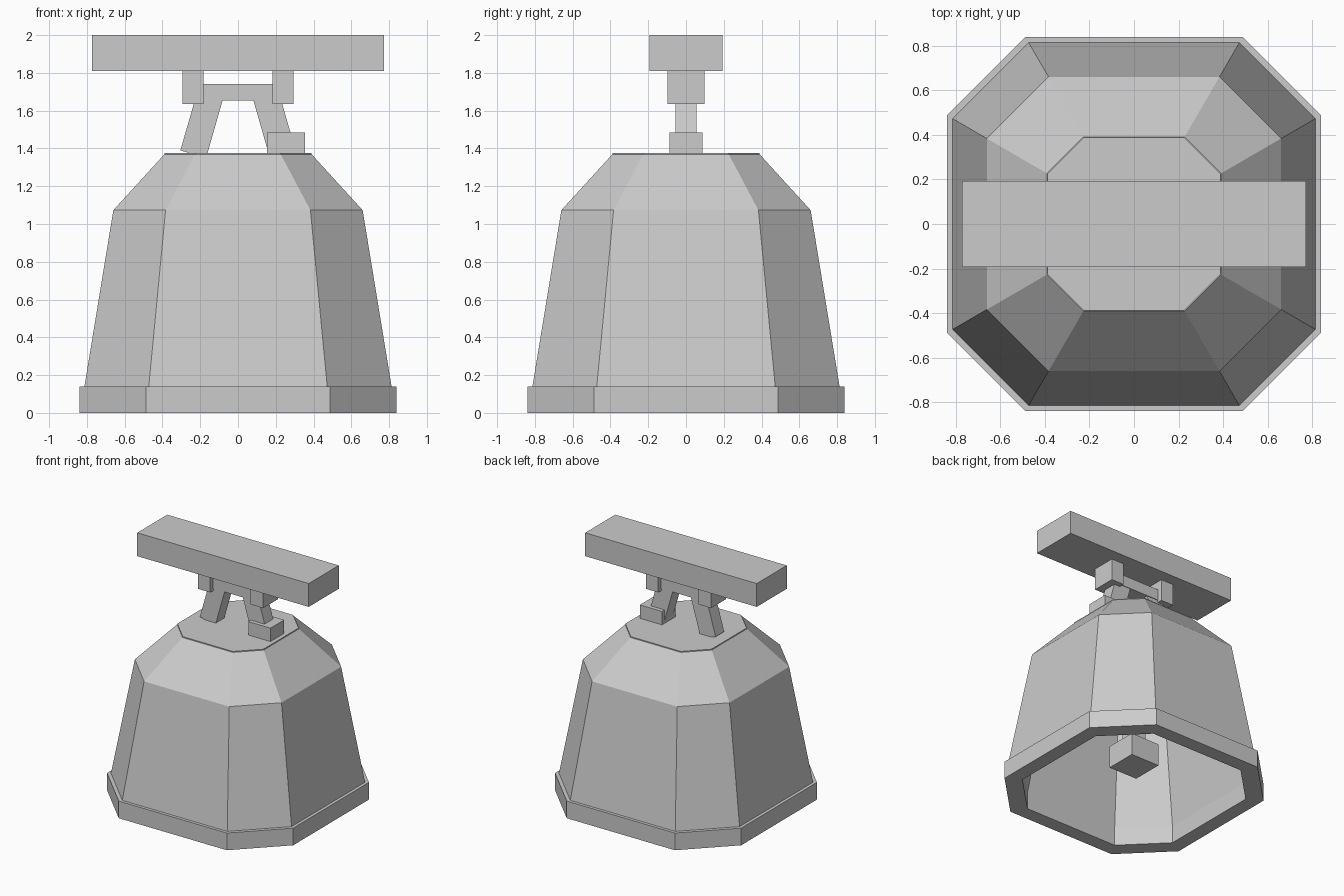
import bpy, bmesh, math

if "Cube" in bpy.data.objects:
    bpy.data.objects.remove(bpy.data.objects["Cube"])

RATIO = 0.581  # half length of an octagon side compared with its half width


def octagon(w, z):
    c = w * RATIO
    return [(w, -c, z), (w, c, z), (c, w, z), (-c, w, z),
            (-w, c, z), (-w, -c, z), (-c, -w, z), (c, -w, z)]


def loft(name, rings, closed=True):
    # closed: the last ring joins the first, giving a hollow ring; else capped ends
    bm = bmesh.new()
    loops = [[bm.verts.new(p) for p in octagon(*r)] for r in rings]
    pairs = list(zip(loops, loops[1:]))
    if closed:
        pairs.append((loops[-1], loops[0]))
    else:
        bm.faces.new(loops[0])
        bm.faces.new(loops[-1])
    for a, b in pairs:
        for i in range(8):
            j = (i + 1) % 8
            bm.faces.new((a[i], a[j], b[j], b[i]))
    bmesh.ops.recalc_face_normals(bm, faces=bm.faces)
    me = bpy.data.meshes.new(name)
    bm.to_mesh(me)
    bm.free()
    ob = bpy.data.objects.new(name, me)
    bpy.context.collection.objects.link(ob)
    return ob


def box(name, centre, size, tilt=0):
    bpy.ops.mesh.primitive_cube_add(size=1, location=centre, rotation=(0, tilt, 0))
    ob = bpy.context.object
    ob.name = name
    ob.scale = size
    return ob


# bell: rim, wall and shoulder are hollow rings, closed by a thin crown plate
loft("rim", [(0.838, 0.0), (0.838, 0.14), (0.722, 0.14), (0.722, 0.0)])
loft("wall", [(0.813, 0.14), (0.66, 1.073), (0.57, 1.073), (0.722, 0.14)])
loft("shoulder", [(0.66, 1.073), (0.39, 1.369), (0.30, 1.369), (0.57, 1.073)])
loft("crown_plate", [(0.388, 1.369), (0.388, 1.376)], closed=False)

# clapper
box("clapper_rod", (0, 0, 0.87), (0.12, 0.12, 1.0))
box("clapper_weight", (0, 0, 0.285), (0.255, 0.255, 0.18))

# hanging beam and crossbar
box("beam", (0, 0, 1.905), (1.544, 0.386, 0.19))
box("crossbar", (0, 0, 1.697), (0.40, 0.12, 0.088))

# mirrored brackets and slanted legs
for side, s in (("left", -1), ("right", 1)):
    box("bracket_" + side, (s * 0.238, 0, 1.723), (0.112, 0.194, 0.175))
    box("leg_" + side, (s * 0.19, 0, 1.533), (0.142, 0.11, 0.34),
        -s * math.radians(16))

# foot block on the crown
box("foot_block", (0.254, 0, 1.428), (0.2, 0.176, 0.114))
